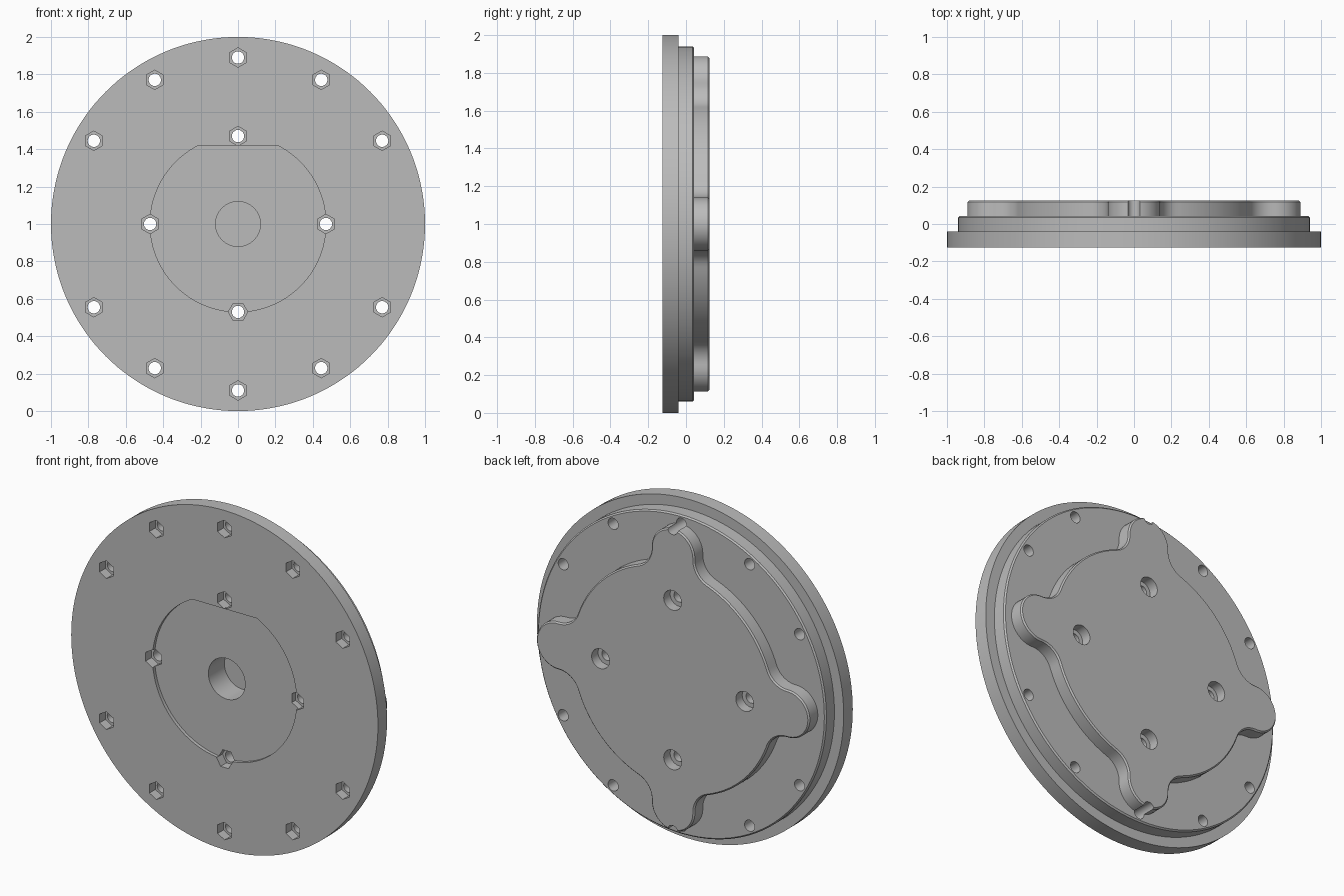
import bpy, bmesh, math
from mathutils import Vector

if "Cube" in bpy.data.objects:
    bpy.data.objects.remove(bpy.data.objects["Cube"])

steel = bpy.data.materials.new("plain grey")
steel.use_nodes = True
GREY = (0.5, 0.5, 0.5, 1)
steel.diffuse_color = GREY
steel.node_tree.nodes["Principled BSDF"].inputs["Base Color"].default_value = GREY


def arc(cx, cz, r, start, end, n):
    """Points on an arc, angles in degrees, both ends included."""
    angles = [math.radians(start + (end - start) * i / n) for i in range(n + 1)]
    return [(cx + r * math.cos(a), cz + r * math.sin(a)) for a in angles]


def ring(r, n, cx=0, cz=0, start=0):
    return arc(cx, cz, r, start, start + 360, n)[:-1]


def prism(name, outline, y0, y1, chamfer=0):
    """Extrude an x-z outline from y0 back to y1, chamfering its back rim."""
    bm = bmesh.new()
    front = bm.faces.new([bm.verts.new((x, y0, z + 1)) for x, z in outline])
    made = bmesh.ops.extrude_face_region(bm, geom=[front])["geom"]
    for v in made:
        if isinstance(v, bmesh.types.BMVert):
            v.co.y = y1
    bmesh.ops.recalc_face_normals(bm, faces=bm.faces)
    if chamfer:
        rim = [e for e in bm.edges if all(abs(v.co.y - y1) < 1e-5 for v in e.verts)]
        bmesh.ops.bevel(bm, geom=rim, offset=chamfer, segments=1, affect='EDGES')
    mesh = bpy.data.meshes.new(name)
    bm.to_mesh(mesh)
    bm.free()
    mesh.materials.append(steel)
    ob = bpy.data.objects.new(name, mesh)
    bpy.context.collection.objects.link(ob)
    return ob


def combine(body, tool, operation):
    mod = body.modifiers.new("combine", 'BOOLEAN')
    mod.operation, mod.object, mod.solver = operation, tool, 'EXACT'
    bpy.context.view_layer.objects.active = body
    bpy.ops.object.modifier_apply(modifier=mod.name)
    bpy.data.objects.remove(tool)


# Outline of the four-lobed rear cover: lobe tip, fillet, main arc, fillet
MAIN, LOBE, REACH, FILLET = 0.66, 0.14, 0.75, 0.13
fx = ((MAIN + FILLET) ** 2 - (LOBE + FILLET) ** 2 + REACH ** 2) / (2 * REACH)
fz = math.sqrt((MAIN + FILLET) ** 2 - fx ** 2)
to_main = math.degrees(math.atan2(fz, fx))
to_lobe = math.degrees(math.atan2(fz, fx - REACH))
quarter = (arc(REACH, 0, LOBE, -to_lobe, to_lobe, 24)
           + arc(fx, fz, FILLET, to_lobe - 180, to_main - 180, 10)[1:]
           + arc(0, 0, MAIN, to_main, 90 - to_main, 24)[1:]
           + arc(fz, fx, FILLET, 270 - to_main, 270 - to_lobe, 10)[1:-1])
cover = []
for k in range(4):
    c, s = round(math.cos(k * math.pi / 2)), round(math.sin(k * math.pi / 2))
    cover += [(c * x - s * z, s * x + c * z) for x, z in quarter]

# Stepped body
body = prism("stepped_flange", ring(1, 144), -0.125, -0.04)
combine(body, prism("middle_step", ring(0.94, 144), -0.08, 0.043, 0.008), 'UNION')
combine(body, prism("rear_cover", cover, 0.01, 0.125, 0.008), 'UNION')

# Shallow front recess with a flat top, and the blind centre bore
flat = math.degrees(math.asin(0.42 / 0.47))
combine(body, prism("recess", arc(0, 0, 0.47, 180 - flat, 360 + flat, 90), -0.2, -0.105), 'DIFFERENCE')
combine(body, prism("bore", ring(0.12, 48), -0.2, 0.045), 'DIFFERENCE')

# Bolt holes with hexagonal nut pockets in the front
outer = [(0.89, a) for a in range(0, 360, 30) if a % 180]
inner = [(0.47, a) for a in range(0, 360, 90)]
for radius, angle in outer + inner:
    a = math.radians(angle)
    x, z = radius * math.cos(a), radius * math.sin(a)
    turn = 0 if (radius, angle) == (0.47, 270) else 30
    combine(body, prism("nut_pocket", ring(0.052, 6, x, z, turn), -0.2, -0.07), 'DIFFERENCE')
    combine(body, prism("bolt_hole", ring(0.033, 24, x, z), -0.2, 0.2), 'DIFFERENCE')
    if radius < 0.5:
        # Counterbore for the bolt head in the back
        combine(body, prism("counterbore", ring(0.058, 32, x, z), 0.065, 0.2), 'DIFFERENCE')

bpy.ops.object.select_all(action='DESELECT')
body.select_set(True)
bpy.context.view_layer.objects.active = body
bpy.ops.object.shade_smooth_by_angle(angle=math.radians(30))
